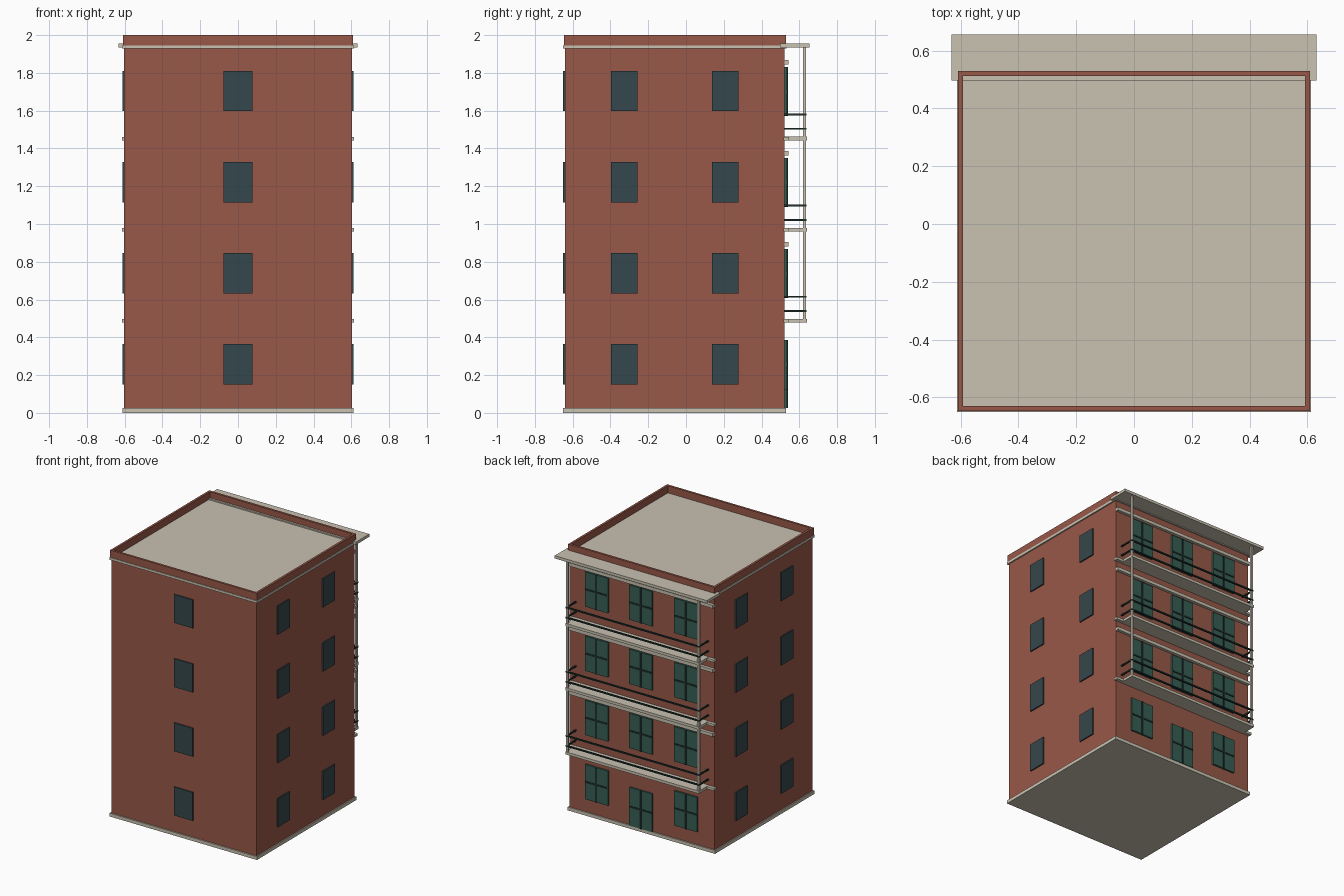
import bpy, bmesh

if "Cube" in bpy.data.objects:
    bpy.data.objects.remove(bpy.data.objects["Cube"])


def material(name, rgb):
    m = bpy.data.materials.new(name)
    m.diffuse_color = (*rgb, 1)
    m.use_nodes = True
    m.node_tree.nodes["Principled BSDF"].inputs["Base Color"].default_value = m.diffuse_color
    return m


BRICK = material("brick red", (0.314, 0.098, 0.066))
STONE = material("pale stone", (0.578, 0.539, 0.44))
SLATE = material("slate glass", (0.036, 0.063, 0.072))
GREEN = material("green joinery", (0.038, 0.112, 0.086))
DARK = material("dark iron", (0.014, 0.030, 0.027))


def boxes(name, mat, spans):
    """One object from boxes given as (x0, x1, y0, y1, z0, z1)."""
    bm = bmesh.new()
    for x0, x1, y0, y1, z0, z1 in spans:
        vs = bmesh.ops.create_cube(bm, size=1)["verts"]
        for v in vs:
            v.co.x = x1 if v.co.x > 0 else x0
            v.co.y = y1 if v.co.y > 0 else y0
            v.co.z = z1 if v.co.z > 0 else z0
    me = bpy.data.meshes.new(name)
    bm.to_mesh(me)
    bm.free()
    me.materials.append(mat)
    ob = bpy.data.objects.new(name, me)
    bpy.context.collection.objects.link(ob)
    return ob


STOREY = 0.482
W, FRONT, BACK = 0.603, -0.641, 0.521

# Main block, plinth and roof
boxes("wall_block", BRICK, [(-W, W, FRONT, BACK, 0.02, 1.93)])
boxes("plinth", STONE, [(-0.612, 0.612, -0.65, 0.53, 0, 0.025)])
boxes("roof_cornice", STONE, [(-0.613, 0.613, -0.651, 0.531, 1.928, 1.946)])

# Parapet ring
px, pf, pb, t = 0.609, -0.647, 0.529, 0.017
boxes("parapet", BRICK, [
    (-px, px, pf, pf + t, 1.944, 2.0),
    (-px, px, pb - t, pb, 1.944, 2.0),
    (-px, -px + t, pf + t, pb - t, 1.944, 2.0),
    (px - t, px, pf + t, pb - t, 1.944, 2.0)])

# Canopy over the balconies
boxes("balcony_canopy", STONE, [(-0.632, 0.632, 0.497, 0.655, 1.934, 1.955)])

# Plain windows on the front and both sides
front, sides = [], []
for i in range(4):
    z0, z1 = 0.151 + i * STOREY, 0.364 + i * STOREY
    front.append((-0.078, 0.078, FRONT - 0.0095, FRONT, z0, z1))
    for y in (-0.328, 0.208):
        for s in (-1, 1):
            a, b = sorted((s * W, s * (W + 0.0095)))
            sides.append((a, b, y - 0.07, y + 0.07, z0, z1))
boxes("front_windows", SLATE, front)
boxes("side_windows", SLATE, sides)

# Green windows and entrance door on the back, with crossing bars
panes, bars = [], []
for i in range(4):
    for x in (-0.371, 0.003, 0.371):
        z0, z1 = 0.125 + i * STOREY, 0.386 + i * STOREY
        if i == 0 and abs(x) < 0.1:
            z0, z1 = 0.025, 0.312
        zm = (z0 + z1) / 2
        panes.append((x - 0.095, x + 0.095, BACK, 0.534, z0, z1))
        bars.append((x - 0.007, x + 0.007, BACK, 0.539, z0, z1))
        bars.append((x - 0.09, x + 0.09, BACK, 0.538, zm - 0.006, zm + 0.006))
boxes("back_windows", GREEN, panes)
boxes("window_bars", DARK, bars)

# Balcony slabs, wall bands, lintel bands and railings
slabs, bands, lintels, rails = [], [], [], []
for i in range(3):
    z = 0.488 + i * STOREY
    slabs.append((-0.555, 0.555, BACK, 0.64, z - 0.01, z + 0.01))
    bands.append((-0.613, 0.613, 0.515, 0.545, z - 0.009, z + 0.009))
    lintels.append((-0.602, 0.602, 0.515, 0.543, z + 0.393, z + 0.417))
    for h in (0.052, 0.127):
        r0, r1 = z + h - 0.005, z + h + 0.005
        rails.append((-0.55, 0.55, 0.626, 0.637, r0, r1))
        for s in (-0.55, 0.55):
            rails.append((s - 0.005, s + 0.005, BACK, 0.637, r0, r1))
boxes("balcony_slabs", STONE, slabs)
boxes("balcony_wall_bands", STONE, bands)
boxes("lintel_bands", STONE, lintels)
boxes("balcony_rails", DARK, rails)

# Corner posts from the lowest slab up to the canopy
boxes("balcony_posts", STONE,
      [(s - 0.008, s + 0.008, 0.619, 0.635, 0.48, 1.936) for s in (-0.545, 0.545)])
